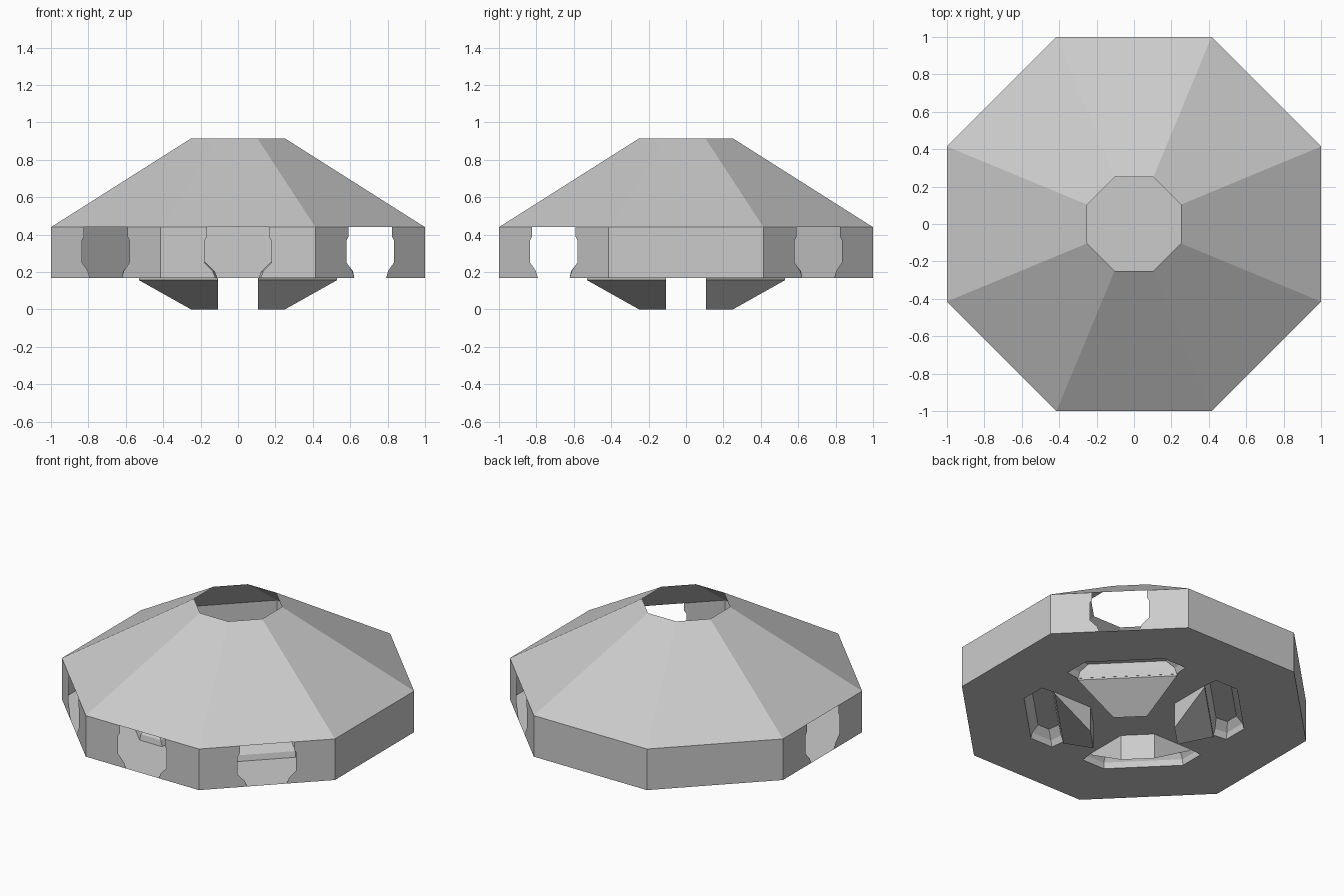
import bpy, bmesh, math
from mathutils import Matrix, Vector

if "Cube" in bpy.data.objects:
    bpy.data.objects.remove(bpy.data.objects["Cube"])

FLOOR, EAVE, TOP, RIM = 0.168, 0.44, 0.915, 0.25


def make(name, verts, faces):
    me = bpy.data.meshes.new(name)
    me.from_pydata(verts, [], faces)
    ob = bpy.data.objects.new(name, me)
    bpy.context.collection.objects.link(ob)
    return ob


def turn(points, degrees):
    m = Matrix.Rotation(math.radians(degrees), 3, 'Z')
    return [tuple(m @ Vector(p)) for p in points]


def octagon(apothem, z):
    r = apothem / math.cos(math.pi / 8)
    return [(r * math.cos(math.radians(22.5 + 45 * i)),
             r * math.sin(math.radians(22.5 + 45 * i)), z) for i in range(8)]


# Sloped roof, open at the top
make("roof", octagon(1, EAVE) + octagon(RIM, TOP),
     [(i, (i + 1) % 8, 8 + (i + 1) % 8, 8 + i) for i in range(8)])

# Side walls: built facing -y and turned; five have a full-height opening
h = math.tan(math.pi / 8)
jamb = [(.12, FLOOR), (.135, .205), (.178, .25), (.178, .37), (.165, .39), (.165, EAVE)]
for i in range(8):
    angle = i * 45
    if angle in (0, 45, 135, 270, 315):
        right = [(x, -1, z) for x, z in jamb[:1]] + [(h, -1, FLOOR), (h, -1, EAVE)] \
            + [(x, -1, z) for x, z in reversed(jamb[1:])]
        left = [(-x, y, z) for x, y, z in reversed(right)]
        n = len(right)
        make(f"wall_with_opening_{i}", turn(right + left, angle),
             [tuple(range(n)), tuple(range(n, 2 * n))])
    else:
        plain = [(-h, -1, FLOOR), (h, -1, FLOOR), (h, -1, EAVE), (-h, -1, EAVE)]
        make(f"wall_{i}", turn(plain, angle), [(0, 1, 2, 3)])

# Floor plate with four diagonal leg bays cut out
bay = [(.53, .11, FLOOR), (.622, .12, FLOOR), (.622, .285, FLOOR),
       (.285, .622, FLOOR), (.12, .622, FLOOR), (.11, .53, FLOOR)]
bm = bmesh.new()
for loop in [octagon(1, FLOOR)] + [turn(bay, 90 * i) for i in range(4)]:
    vs = [bm.verts.new(p) for p in loop]
    for a, b in zip(vs, vs[1:] + vs[:1]):
        bm.edges.new((a, b))
bmesh.ops.triangle_fill(bm, use_beauty=True, edges=bm.edges[:], normal=(0, 0, 1))
bmesh.ops.dissolve_limit(bm, angle_limit=0.01, verts=bm.verts[:], edges=bm.edges[:])
floor = make("floor", [], [])
bm.to_mesh(floor.data)
bm.free()

# Raised housing over each bay, and the wedge leg below it
lid = [(.50, .17, .25), (.58, .18, .25), (.58, .265, .25),
       (.265, .58, .25), (.18, .58, .25), (.17, .50, .25)]
mid = [(.53, .125, .205), (.615, .135, .205), (.615, .28, .205),
       (.28, .615, .205), (.135, .615, .205), (.125, .53, .205)]
leg = [(.25, .108, 0), (.108, .25, 0), (.25, .108, FLOOR), (.108, .25, FLOOR),
       (.53, .108, .157), (.108, .53, .157), (.53, .108, FLOOR), (.108, .53, FLOOR)]
for i in range(4):
    rings = [(r * 6 + k, r * 6 + (k + 1) % 6, r * 6 + 6 + (k + 1) % 6, r * 6 + 6 + k)
             for r in range(2) for k in range(6)]
    make(f"leg_housing_{i}", turn(bay + mid + lid, 90 * i), rings + [tuple(range(12, 18))])
    make(f"leg_{i}", turn(leg, 90 * i),
         [(0, 4, 5, 1), (0, 1, 3, 2), (0, 2, 6, 4), (1, 5, 7, 3), (4, 6, 7, 5)])
